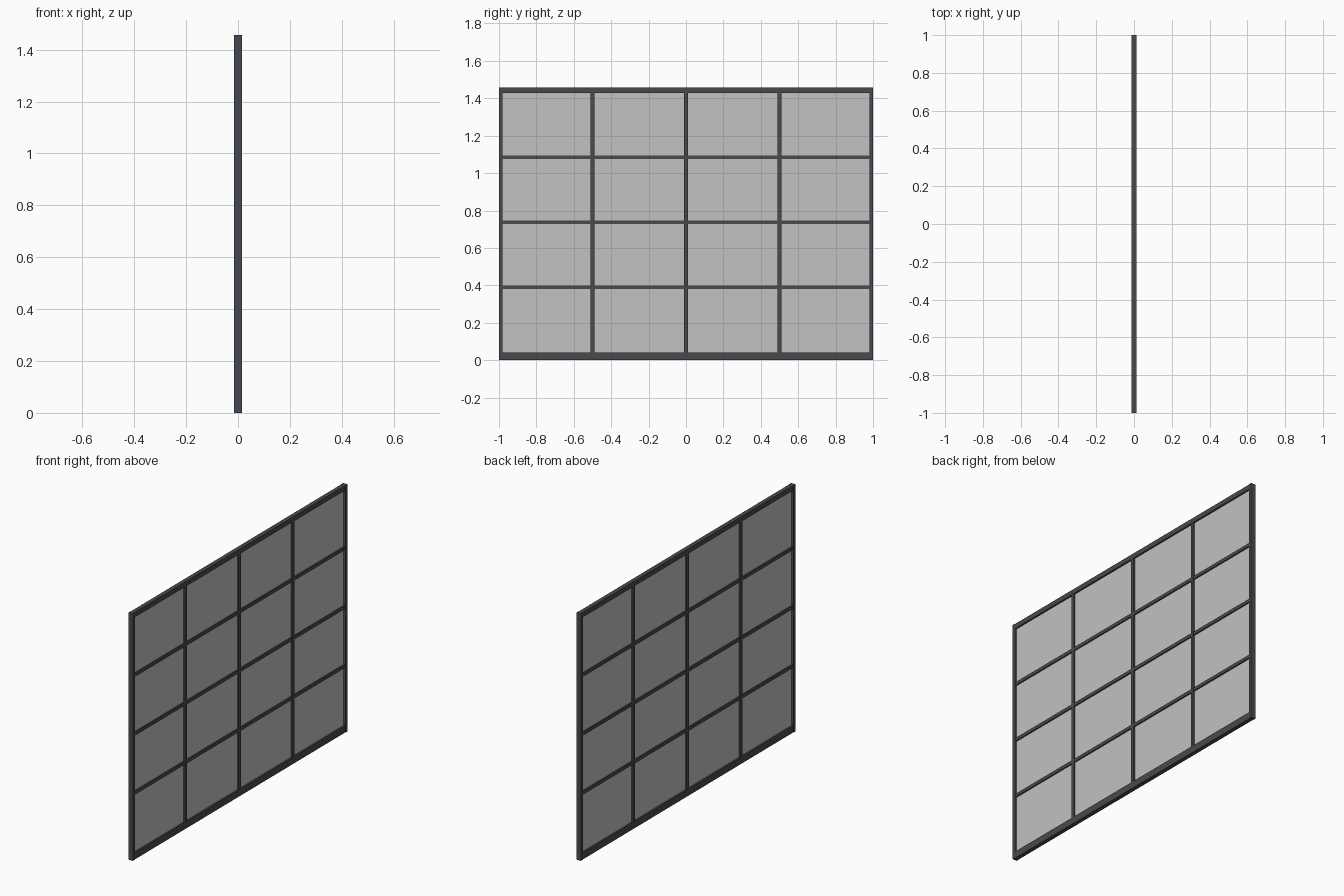
import bpy

if "Cube" in bpy.data.objects:
    bpy.data.objects.remove(bpy.data.objects["Cube"])

W, H = 2.0, 1.457          # overall width (y) and height (z)
STILE_D, RAIL_D = 0.029, 0.025


def material(name, rgb):
    m = bpy.data.materials.new(name)
    m.diffuse_color = (*rgb, 1)
    m.use_nodes = True
    m.node_tree.nodes["Principled BSDF"].inputs["Base Color"].default_value = m.diffuse_color
    return m


slate = material("dark slate", (0.060, 0.070, 0.080))
grey = material("dark grey", (0.068, 0.068, 0.068))
pane_mat = material("light grey pane", (0.54, 0.54, 0.54))


def box(name, depth, y0, y1, z0, z1, mat):
    bpy.ops.mesh.primitive_cube_add(size=1, location=(0, (y0 + y1) / 2, (z0 + z1) / 2))
    ob = bpy.context.object
    ob.name = name
    ob.scale = (depth, y1 - y0, z1 - z0)
    bpy.ops.object.transform_apply(location=False, rotation=False, scale=True)
    ob.data.materials.append(mat)
    return ob


# Outer frame: side stiles, head rail, bottom rail and sill
for side, s in (("left", -1), ("right", 1)):
    a, b = sorted((s * W / 2, s * (W / 2 - 0.019)))
    box(f"{side}_stile", STILE_D, a, b, 0, H, slate)
inner = W / 2 - 0.019
box("head_rail", RAIL_D, -inner, inner, H - 0.029, H, grey)
box("bottom_rail", RAIL_D, -inner, inner, 0.012, 0.04, grey)
box("sill", RAIL_D, -inner, inner, 0, 0.012, slate)

# Upright glazing bars
for i, y in enumerate((-0.5, 0, 0.5)):
    box(f"upright_bar_{i + 1}", RAIL_D - 0.002, y - 0.01, y + 0.01, 0.04, H - 0.029, slate)

# Cross bars, cut between the uprights
edges = [-inner, -0.51, -0.49, -0.01, 0.01, 0.49, 0.51, inner]
for i, z in enumerate((0.39, 0.738, 1.085)):
    for j in range(4):
        box(f"cross_bar_{i + 1}_{j + 1}", RAIL_D - 0.004,
            edges[2 * j], edges[2 * j + 1], z - 0.01, z + 0.01, grey)

# Thin glass pane through the middle
box("pane", 0.006, -inner, inner, 0.035, H - 0.025, pane_mat)
